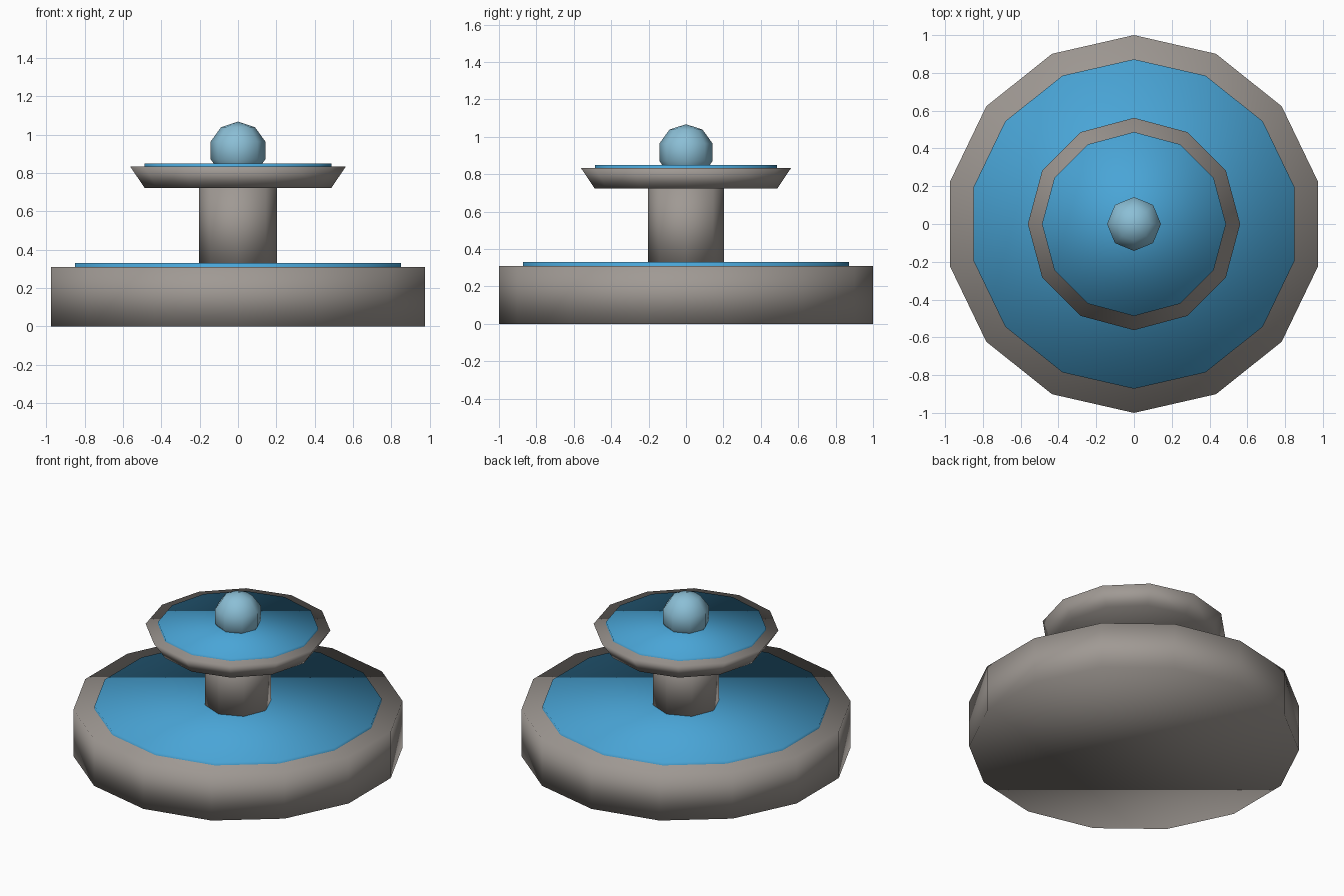
import bpy

default = bpy.data.objects.get("Cube")
if default:
    bpy.data.objects.remove(default, do_unlink=True)


def make_material(name, rgb):
    mat = bpy.data.materials.new(name)
    mat.use_nodes = True
    mat.diffuse_color = (*rgb, 1)
    mat.node_tree.nodes["Principled BSDF"].inputs["Base Color"].default_value = (*rgb, 1)
    return mat


stone = make_material("warm grey stone", (0.35, 0.32, 0.295))
water = make_material("water blue", (0.067, 0.375, 0.675))
spray = make_material("pale spray blue", (0.26, 0.52, 0.67))


def finish(name, mat):
    obj = bpy.context.object
    obj.name = obj.data.name = name
    obj.data.materials.append(mat)
    bpy.ops.object.shade_smooth()


def drum(name, mat, sides, bottom_radius, top_radius, low, high):
    """Upright capped drum, straight or tapered."""
    bpy.ops.mesh.primitive_cone_add(
        vertices=sides, radius1=bottom_radius, radius2=top_radius,
        depth=high - low, location=(0, 0, (low + high) / 2))
    finish(name, mat)


# Lower basin and its pool
drum("lower_basin", stone, 14, 1.0, 1.0, 0, 0.31)
drum("lower_pool", water, 14, 0.872, 0.872, 0.27, 0.33)

# Column carrying the flared upper bowl
drum("column", stone, 8, 0.204, 0.204, 0.31, 0.73)
drum("upper_bowl", stone, 12, 0.487, 0.562, 0.722, 0.833)
drum("upper_pool", water, 12, 0.487, 0.487, 0.80, 0.85)

# Ball of water on top
bpy.ops.mesh.primitive_uv_sphere_add(segments=8, ring_count=5, radius=0.15,
                                     location=(0, 0, 0.917))
finish("water_ball", spray)
